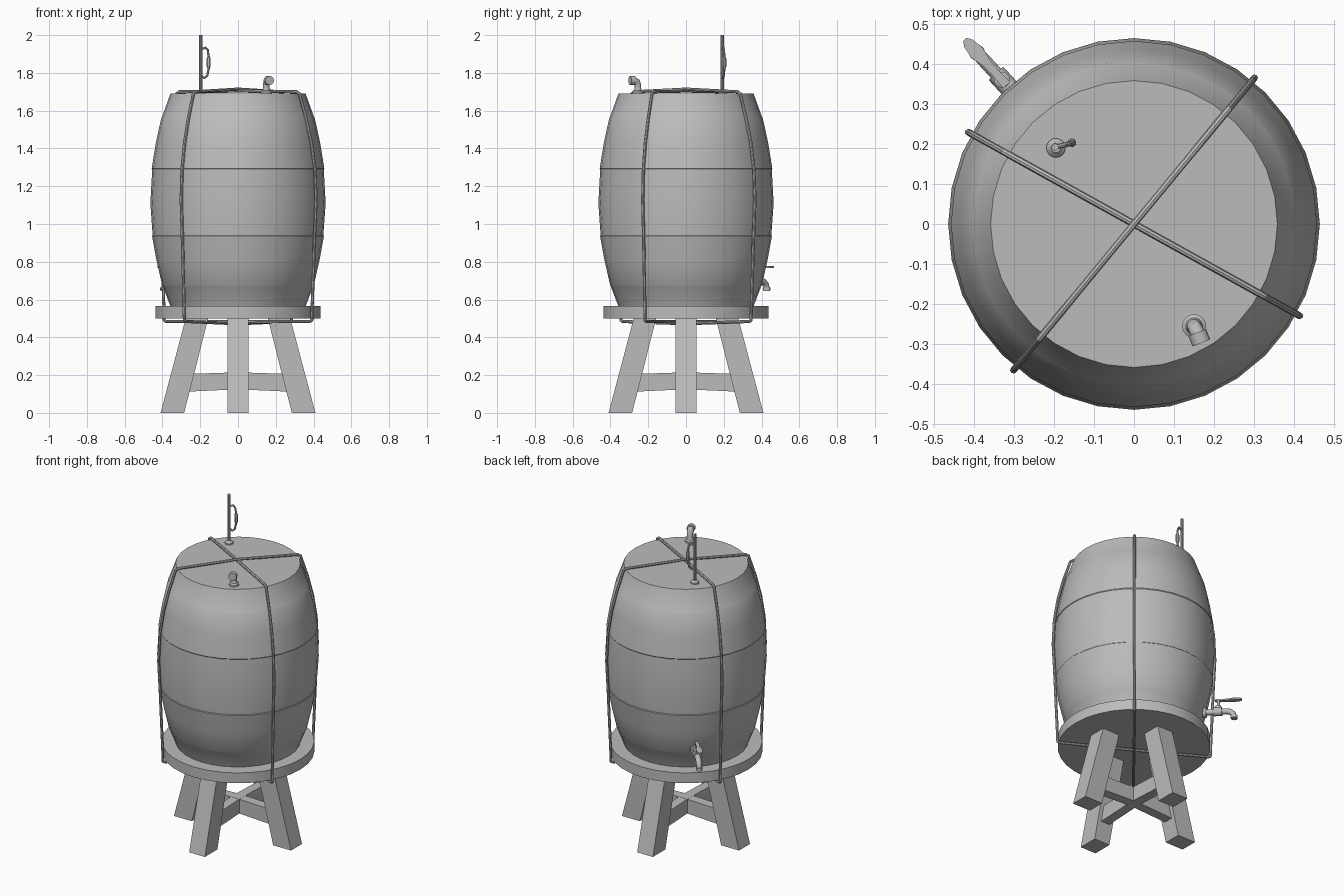
import bpy, bmesh, math
from mathutils import Vector

cube = bpy.data.objects.get("Cube")
if cube:
    bpy.data.objects.remove(cube, do_unlink=True)

grey = bpy.data.materials.new("plain grey")
grey.use_nodes = True
grey.diffuse_color = (0.5, 0.5, 0.5, 1)
grey.node_tree.nodes["Principled BSDF"].inputs["Base Color"].default_value = (0.5, 0.5, 0.5, 1)


def finish(name, bm, smooth=True):
    bmesh.ops.recalc_face_normals(bm, faces=bm.faces)
    mesh = bpy.data.meshes.new(name)
    bm.to_mesh(mesh)
    bm.free()
    ob = bpy.data.objects.new(name, mesh)
    bpy.context.collection.objects.link(ob)
    mesh.materials.append(grey)
    if smooth:
        bpy.ops.object.select_all(action='DESELECT')
        bpy.context.view_layer.objects.active = ob
        ob.select_set(True)
        bpy.ops.object.shade_smooth_by_angle(angle=math.radians(35))
    return ob


def lathe(name, profile, centre=(0, 0, 0), sides=32):
    """Turn (radius, height) pairs about a vertical axis and cap both ends."""
    bm = bmesh.new()
    rings = []
    for r, z in profile:
        rings.append([bm.verts.new(Vector(centre) + Vector((
            r * math.cos(math.tau * i / sides), r * math.sin(math.tau * i / sides), z)))
            for i in range(sides)])
    for a, b in zip(rings, rings[1:]):
        for i in range(sides):
            j = (i + 1) % sides
            bm.faces.new((a[i], a[j], b[j], b[i]))
    bm.faces.new(rings[0])
    bm.faces.new(rings[-1])
    return finish(name, bm)


def tube(name, points, radii, closed=False, sides=8):
    """Sweep a circle along points; radii is one number or one per point."""
    pts = [Vector(p) for p in points]
    n = len(pts)
    if not isinstance(radii, (list, tuple)):
        radii = [radii] * n
    # normal of the plane that holds the path
    normal = Vector((0, 0, 0))
    for i in range(1, n - 1):
        normal += (pts[i] - pts[0]).cross(pts[i + 1] - pts[0])
    if normal.length < 1e-6:
        normal = (pts[-1] - pts[0]).orthogonal()
    normal.normalize()
    bm = bmesh.new()
    rings = []
    for i, p in enumerate(pts):
        before = pts[i - 1] if i or closed else p
        after = pts[(i + 1) % n] if i < n - 1 or closed else p
        t = ((p - before).normalized() + (after - p).normalized()).normalized()
        side = normal.cross(t).normalized()
        rings.append([bm.verts.new(p + radii[i] * (
            math.cos(math.tau * k / sides) * normal + math.sin(math.tau * k / sides) * side))
            for k in range(sides)])
    pairs = list(zip(rings, rings[1:]))
    if closed:
        pairs.append((rings[-1], rings[0]))
    else:
        bm.faces.new(rings[0])
        bm.faces.new(rings[-1])
    for a, b in pairs:
        for k in range(sides):
            m = (k + 1) % sides
            bm.faces.new((a[k], a[m], b[m], b[k]))
    return finish(name, bm)


def slab(name, outline, width, angle):
    """Extrude an (r, z) outline across its width, in the vertical plane at an angle."""
    out = Vector((math.cos(angle), math.sin(angle), 0))
    across = Vector((-out.y, out.x, 0))
    bm = bmesh.new()
    a, b = [[bm.verts.new(out * r + across * s * width / 2 + Vector((0, 0, z)))
             for r, z in outline] for s in (-1, 1)]
    bm.faces.new(a)
    bm.faces.new(b)
    for i in range(len(a)):
        j = (i + 1) % len(a)
        bm.faces.new((a[i], a[j], b[j], b[i]))
    return finish(name, bm, False)


# Barrel with slightly raised bands
step = 0.003
lathe("barrel", [
    (0.358, 0.565), (0.398, 0.67), (0.398 + step, 0.674), (0.432, 0.81), (0.452 + step, 0.936),
    (0.452, 0.94), (0.464, 1.11), (0.454, 1.29), (0.454 + step, 1.294), (0.435, 1.43),
    (0.404 + step, 1.558), (0.404, 1.562), (0.358, 1.69)])

# Stand: round top, four splayed legs and two crossed rails
lathe("stand_top", [(0.438, 0.5), (0.438, 0.565)])
for i, where in enumerate(("left", "back", "right", "front")):
    slab(where + "_leg", [(0.285, 0), (0.41, 0), (0.277, 0.5), (0.158, 0.5)], 0.11, i * math.pi / 2)
for i, where in enumerate(("side", "front")):
    slab(where + "_rail", [(-0.32, 0.11), (0, 0.125), (0.32, 0.11),
                           (0.3, 0.205), (0, 0.215), (-0.3, 0.205)], 0.06, i * math.pi / 2)

# Ropes tied round barrel and stand
half = [(0.355, 1.7), (0.372, 1.69), (0.413, 1.56), (0.445, 1.43), (0.466, 1.29), (0.473, 1.13),
        (0.464, 0.94), (0.449, 0.57), (0.447, 0.49), (0.435, 0.484)]
for name, degrees, lift in (("first_rope", -29, 0), ("second_rope", 50.5, 0.01)):
    a = math.radians(degrees)
    path = [(0, 1.704 + lift)] + half + [(0, 0.482 - lift)] + [(-r, z) for r, z in reversed(half)]
    tube(name, [(r * math.cos(a), r * math.sin(a), z) for r, z in path], 0.0085, True)

# Bent valve on the lid
lathe("valve_collar", [(0.03, 1.688), (0.03, 1.7), (0.021, 1.706), (0.017, 1.72)],
      (0.15, -0.255, 0), 16)
tube("valve_elbow", [(0.15, -0.255, 1.7), (0.15, -0.255, 1.735), (0.153, -0.261, 1.753),
                     (0.159, -0.273, 1.76), (0.163, -0.281, 1.76)], 0.018, sides=12)
tube("valve_cap", [(0.158, -0.271, 1.76), (0.168, -0.297, 1.76)], 0.024, sides=14)

# Upright sight tube with its side loop
lathe("sight_tube_base", [(0.024, 1.688), (0.024, 1.698), (0.012, 1.71)], (-0.195, 0.19, 0), 16)
tube("sight_tube", [(-0.197, 0.192, 1.69), (-0.197, 0.192, 2.0)], 0.009, sides=10)
tube("sight_tube_loop", [(-0.195, 0.192, 1.785), (-0.178, 0.196, 1.772), (-0.163, 0.2, 1.785),
                         (-0.156, 0.203, 1.82), (-0.155, 0.203, 1.835), (-0.155, 0.203, 1.875),
                         (-0.156, 0.203, 1.89), (-0.16, 0.201, 1.92), (-0.172, 0.198, 1.934),
                         (-0.195, 0.192, 1.925)],
     [0.006] * 4 + [0.011] * 2 + [0.006] * 4)

# Tap low on the barrel
tap_angle = math.radians(132.5)


def on_tap(r, z):
    return (r * math.cos(tap_angle), r * math.sin(tap_angle), z)


tube("tap_flange", [on_tap(0.385, 0.7), on_tap(0.42, 0.7)], 0.03, sides=16)
tube("tap_spout", [on_tap(r, z) for r, z in (
    (0.39, 0.7), (0.53, 0.7), (0.557, 0.695), (0.574, 0.68), (0.58, 0.66), (0.58, 0.645))],
    [0.017, 0.017, 0.017, 0.016, 0.015, 0.015], sides=12)
tube("tap_body", [on_tap(0.46, 0.7), on_tap(0.51, 0.7)], 0.025, sides=14)
tube("tap_nozzle", [on_tap(0.58, 0.665), on_tap(0.58, 0.648)], 0.02, sides=14)
lathe("tap_stem", [(0.02, 0.7), (0.02, 0.732), (0.009, 0.736), (0.009, 0.775)], on_tap(0.488, 0), 12)

# Lever: leaf-shaped plate lying along the tap direction
bm = bmesh.new()
edge = [(0.47, 0.012), (0.515, 0.01), (0.545, 0.011), (0.58, 0.019), (0.612, 0.014), (0.625, 0.006)]
out = Vector((math.cos(tap_angle), math.sin(tap_angle), 0))
across = Vector((-out.y, out.x, 0))
rim = edge + [(r, -w) for r, w in reversed(edge)]
plate = bm.faces.new([bm.verts.new(out * r + across * w + Vector((0, 0, 0.768))) for r, w in rim])
grown = bmesh.ops.extrude_face_region(bm, geom=[plate])["geom"]
bmesh.ops.translate(bm, vec=(0, 0, 0.009),
                    verts=[v for v in grown if isinstance(v, bmesh.types.BMVert)])
finish("tap_lever", bm, False)
